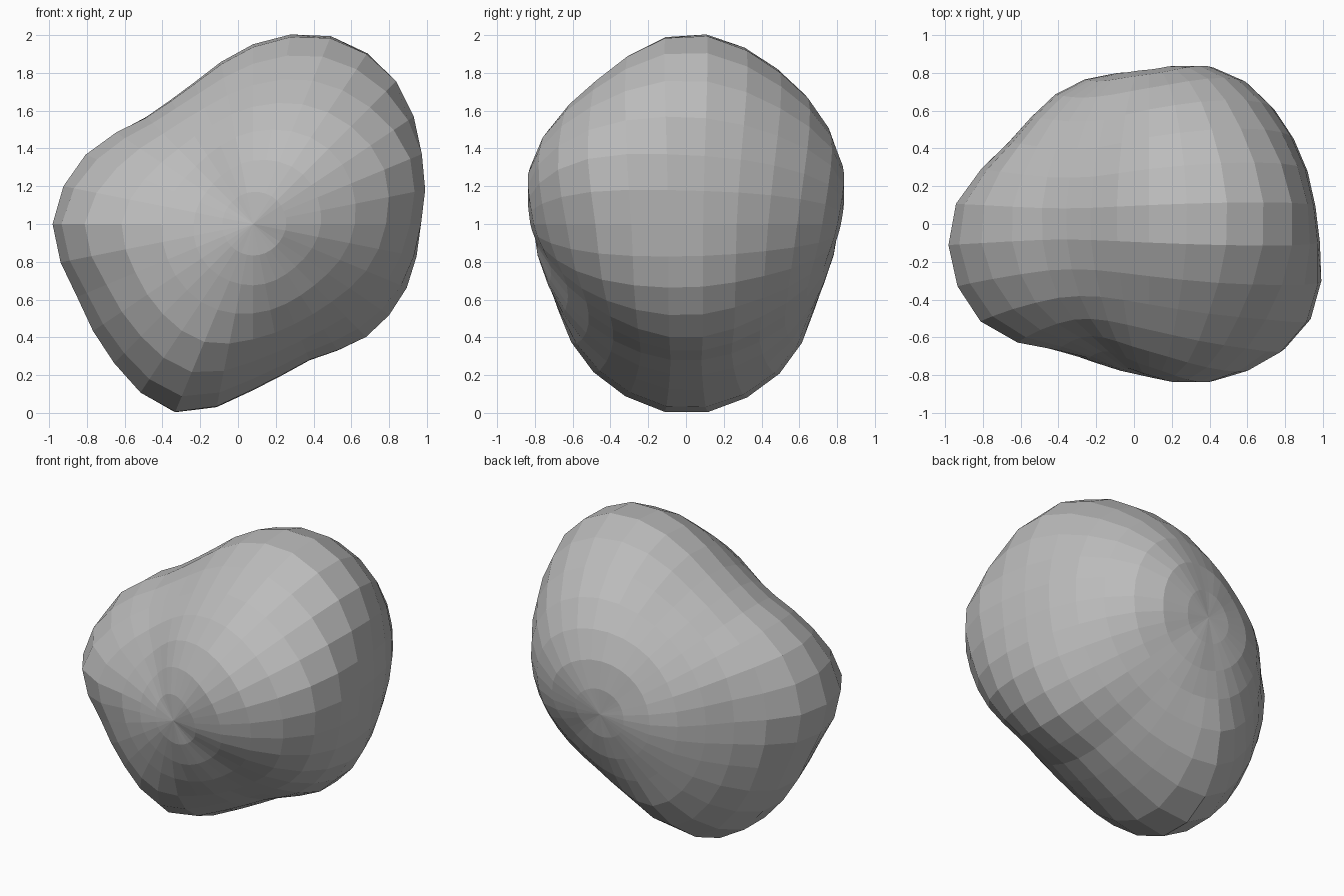
import bpy, bmesh, math
from mathutils import Matrix, Vector

if "Cube" in bpy.data.objects:
    bpy.data.objects.remove(bpy.data.objects["Cube"], do_unlink=True)

# Radii around the front-to-back axis, one row per 30 degrees of latitude
CENTRE = Vector((0.08, 0, 1))
FRONT_POLE, BACK_POLE = [0.81], [0.81]
FRONT_CAP = [0.90, 0.94, 0.83, 0.73, 0.79, 0.82, 0.80, 0.78]
FRONT_SIDE = [0.96, 1.04, 1.01, 0.95, 0.85, 0.77, 0.78, 0.90,
              1.03, 0.97, 0.97, 0.98, 0.84, 0.77, 0.80, 0.89]
GIRTH = [0.88, 0.955, 1.08, 1.085, 0.955, 0.815, 0.805, 0.965,
         1.055, 1.01, 1.05, 1.09, 0.885, 0.785, 0.855, 0.88]
BACK_SIDE = [0.87, 0.935, 1.00, 1.00, 0.92, 0.81, 0.80, 0.85,
             0.86, 0.89, 0.95, 0.99, 0.86, 0.78, 0.80, 0.83]
BACK_CAP = [0.89, 0.94, 0.88, 0.83, 0.845, 0.83, 0.80, 0.80]
ROWS = [FRONT_POLE, FRONT_CAP, FRONT_SIDE, GIRTH, BACK_SIDE, BACK_CAP, BACK_POLE]


def spline(a, b, c, d, t):
    """Smooth blend from b to c."""
    return b + 0.5 * t * (c - a + t * (2 * a - 5 * b + 4 * c - d
                                       + t * (3 * (b - c) + d - a)))


def around(row, angle):
    """Radius on one closed row."""
    n = len(row)
    pos = (angle / math.tau) % 1 * n
    i = int(pos)
    return spline(*(row[(i + k) % n] for k in (-1, 0, 1, 2)), pos - i)


def row_radius(index, angle):
    """Radius on a row, continuing over the poles to the far side."""
    last = len(ROWS) - 1
    if index < 0 or index > last:
        index = -index if index < 0 else 2 * last - index
        angle += math.pi
    return around(ROWS[index], angle)


def radius(direction):
    """Radius of the stone in any direction."""
    angle = math.atan2(direction.z, direction.x)
    lat = math.asin(max(-1, min(1, direction.y)))
    pos = (lat / math.pi + 0.5) * (len(ROWS) - 1)
    i = min(int(pos), len(ROWS) - 2)
    return spline(*(row_radius(i + k, angle) for k in (-1, 0, 1, 2)), pos - i)


# Boulder: a sphere with poles front and back, pushed in and out
bm = bmesh.new()
bmesh.ops.create_uvsphere(bm, u_segments=32, v_segments=15, radius=1,
                          matrix=Matrix.Rotation(math.pi / 2, 4, "X"))
for v in bm.verts:
    d = v.co.normalized()
    v.co = CENTRE + d * radius(d)
bmesh.ops.recalc_face_normals(bm, faces=bm.faces)

mesh = bpy.data.meshes.new("boulder")
bm.to_mesh(mesh)
bm.free()
boulder = bpy.data.objects.new("boulder", mesh)
bpy.context.collection.objects.link(boulder)

# Plain stone grey
GREY = (0.5, 0.5, 0.5, 1)
stone = bpy.data.materials.new("stone_grey")
stone.use_nodes = True
stone.diffuse_color = GREY
stone.node_tree.nodes["Principled BSDF"].inputs["Base Color"].default_value = GREY
mesh.materials.append(stone)
